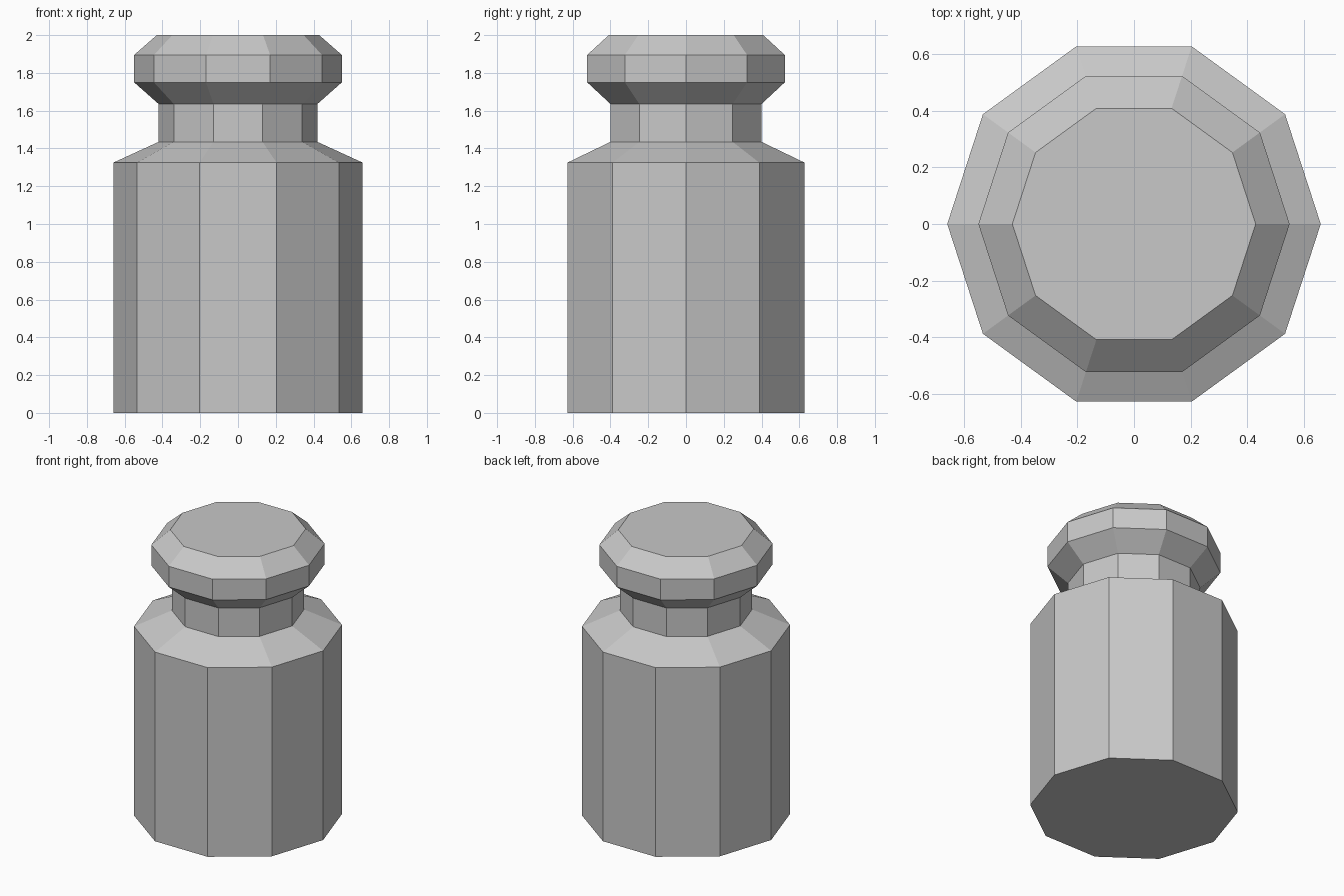
import bpy
import bmesh
from math import cos, sin, tau

cube = bpy.data.objects.get("Cube")
if cube:
    bpy.data.objects.remove(cube, do_unlink=True)

SIDES = 10

# Plain grey metal
grey = bpy.data.materials.new("grey_metal")
grey.use_nodes = True
colour = (0.58, 0.58, 0.58, 1)
grey.diffuse_color = colour
grey.node_tree.nodes["Principled BSDF"].inputs["Base Color"].default_value = colour

# Half outline of the weight as (radius, height): body, shoulder, neck, knob
profile = [
    (0.66, 0), (0.66, 1.325),
    (0.42, 1.435), (0.42, 1.635),
    (0.55, 1.75), (0.55, 1.895),
    (0.43, 2),
]

# Rings of the outline joined by flat sides, capped at both ends
bm = bmesh.new()
rings = [[bm.verts.new((r * cos(tau * i / SIDES), r * sin(tau * i / SIDES), z))
          for i in range(SIDES)] for r, z in profile]
for low, high in zip(rings, rings[1:]):
    for i in range(SIDES):
        j = (i + 1) % SIDES
        bm.faces.new((low[i], low[j], high[j], high[i]))
bm.faces.new(reversed(rings[0]))
bm.faces.new(rings[-1])

mesh = bpy.data.meshes.new("weight")
bm.to_mesh(mesh)
bm.free()
mesh.materials.append(grey)
weight = bpy.data.objects.new("weight", mesh)
bpy.context.collection.objects.link(weight)
